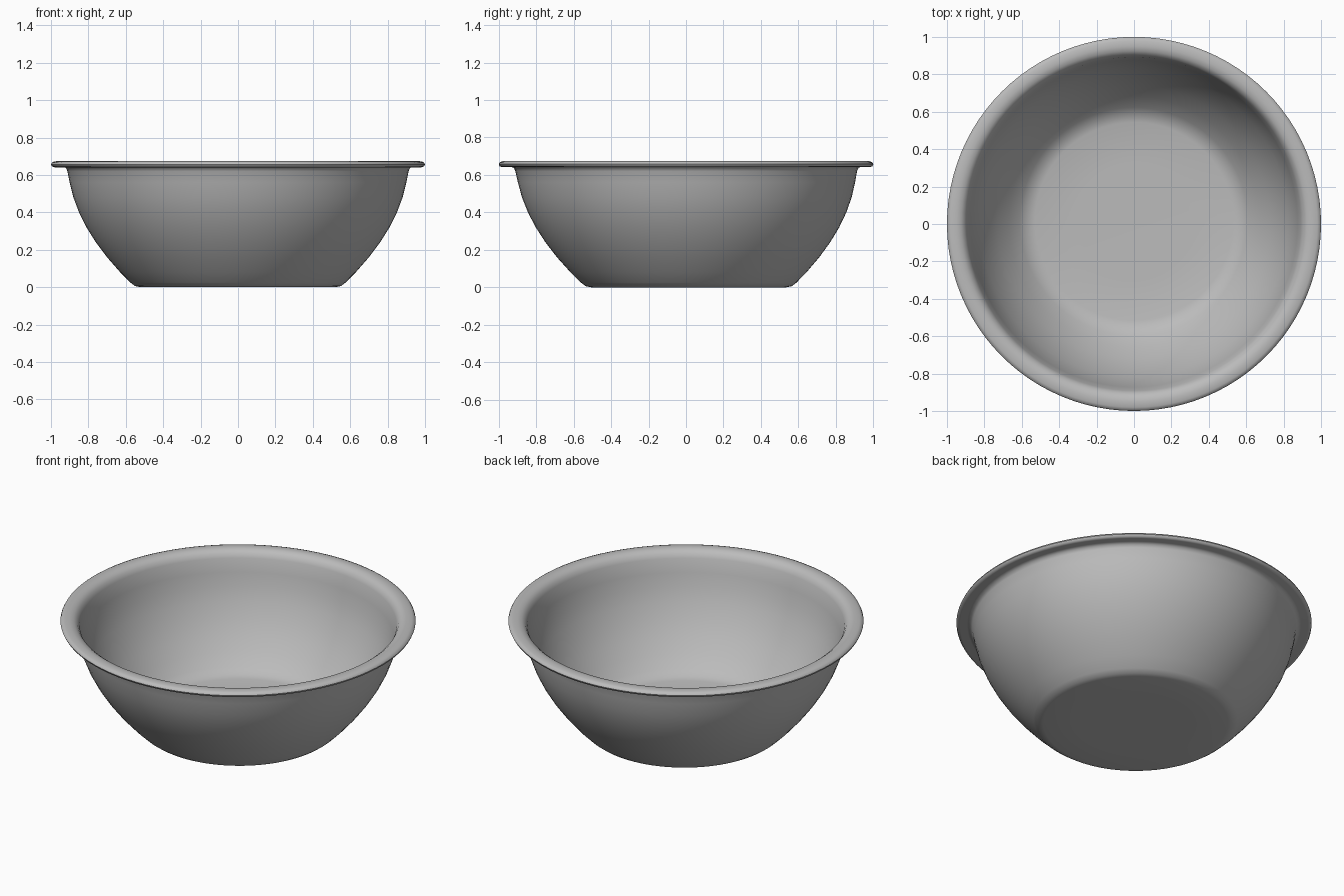
import bpy, bmesh, math

cube = bpy.data.objects.get("Cube")
if cube:
    bpy.data.objects.remove(cube, do_unlink=True)

# Plain grey material
grey = bpy.data.materials.new("plain grey")
grey.use_nodes = True
colour = (0.5, 0.5, 0.5, 1)
grey.diffuse_color = colour
grey.node_tree.nodes["Principled BSDF"].inputs["Base Color"].default_value = colour

SEGMENTS = 96
HEIGHT = 0.675

# Underside, outer wall, rolled rim, inner wall, floor: (radius, height)
PROFILE = [
    (0, 0.004), (0.3, 0.003), (0.52, 0), (0.55, 0.006), (0.575, 0.025),
    (0.63, 0.08), (0.7, 0.16), (0.76, 0.24), (0.81, 0.32), (0.85, 0.4),
    (0.88, 0.48), (0.9, 0.56), (0.912, 0.62), (0.92, 0.638), (0.94, 0.645),
    (0.98, 0.641), (0.995, 0.646), (1, 0.657), (0.995, 0.667), (0.98, 0.673),
    (0.95, HEIGHT), (0.925, 0.67), (0.905, 0.655), (0.892, 0.63),
    (0.875, 0.55), (0.855, 0.47), (0.825, 0.39), (0.78, 0.3), (0.73, 0.22),
    (0.67, 0.145), (0.61, 0.08), (0.57, 0.052), (0.53, 0.042), (0.3, 0.04), (0, 0.04),
]

# Spin the profile into a closed bowl
bm = bmesh.new()
verts = [bm.verts.new((r, 0, z)) for r, z in PROFILE]
edges = [bm.edges.new(pair) for pair in zip(verts, verts[1:])]
bmesh.ops.spin(bm, geom=verts + edges, axis=(0, 0, 1), cent=(0, 0, 0),
               angle=math.tau, steps=SEGMENTS)
bmesh.ops.remove_doubles(bm, verts=bm.verts, dist=0.0005)

# The foot sits slightly towards the back
for v in bm.verts:
    v.co.y += 0.015 * (1 - v.co.z / HEIGHT)
bmesh.ops.recalc_face_normals(bm, faces=bm.faces)

mesh = bpy.data.meshes.new("bowl")
bm.to_mesh(mesh)
bm.free()
mesh.materials.append(grey)
bowl = bpy.data.objects.new("bowl", mesh)
bpy.context.collection.objects.link(bowl)

# Smooth shading
bpy.context.view_layer.objects.active = bowl
bowl.select_set(True)
bpy.ops.object.shade_smooth_by_angle(angle=math.radians(50))
